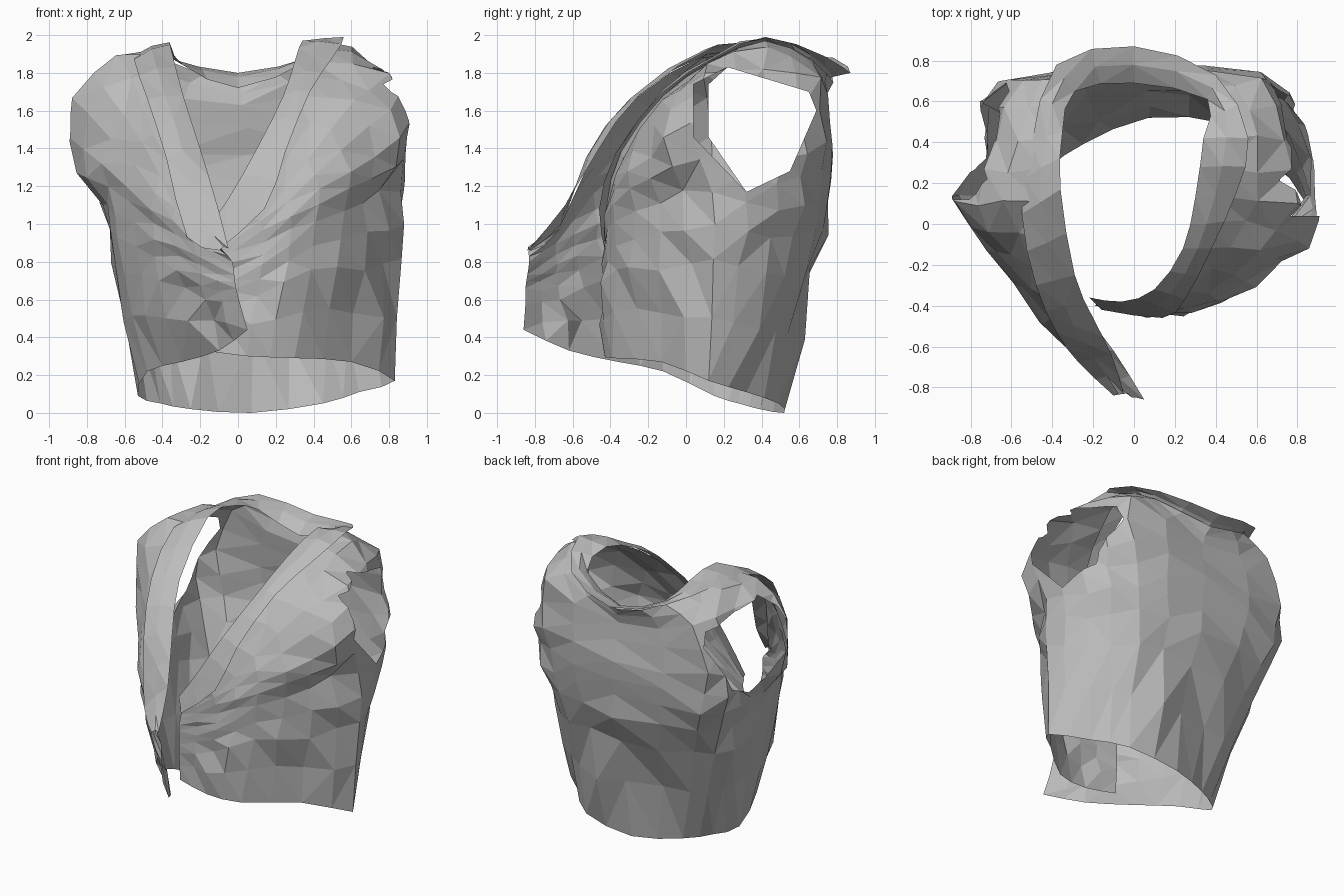
import bpy, bmesh, random
from mathutils import Vector

random.seed(4)
cube = bpy.data.objects.get("Cube")
if cube:
    bpy.data.objects.remove(cube)

cloth = bpy.data.materials.new("grey_cloth")
cloth.use_nodes = True
grey = (0.5, 0.5, 0.5, 1)
cloth.diffuse_color = grey
cloth.node_tree.nodes["Principled BSDF"].inputs["Base Color"].default_value = grey

# Cross-sections run from the loose right front edge, round the back, to the left front edge
hem = [(.05, -.86, .44), (-.1, -.62, .33), (-.3, -.36, .27), (-.48, -.12, .22), (-.53, .15, .09),
       (-.41, .28, .05), (-.25, .39, .02), (.07, .52, 0), (.45, .49, .05), (.64, .32, .11),
       (.83, .12, .17), (.6, -.13, .27), (.3, -.39, .29), (.05, -.43, .3), (-.18, -.4, .33)]
waist = [(.01, -.85, .58), (-.17, -.67, .6), (-.43, -.43, .7), (-.62, -.17, .75), (-.67, .15, .8),
         (-.65, .4, .75), (-.48, .57, .75), (.05, .67, .75), (.48, .62, .75), (.74, .42, .75),
         (.85, .16, .8), (.66, -.14, .75), (.38, -.39, .75), (.1, -.44, .62), (-.19, -.4, .52)]
ribs = [(-.01, -.85, .66), (-.2, -.68, .74), (-.44, -.46, .92), (-.65, -.14, 1.06), (-.72, .13, 1.11),
        (-.71, .43, 1.1), (-.6, .67, 1.13), (.05, .755, 1.1), (.56, .7, 1.13), (.81, .48, 1.08),
        (.86, .13, 1.17), (.67, -.13, 1.12), (.42, -.37, 1), (.13, -.44, .78), (-.19, -.4, .63)]
chest = [(-.02, -.84, .73), (-.22, -.69, .84), (-.45, -.47, 1.08), (-.71, -.13, 1.32), (-.91, .13, 1.47),
         (-.75, .45, 1.38), (-.66, .69, 1.43), (.05, .77, 1.35), (.61, .72, 1.45), (.85, .5, 1.34),
         (.9, .02, 1.53), (.72, -.2, 1.36), (.44, -.39, 1.18), (.13, -.44, .9), (-.19, -.4, .72)]
shoulder = [(-.03, -.83, .8), (-.23, -.68, .94), (-.42, -.48, 1.26), (-.6, -.16, 1.58), (-.76, .1, 1.8),
            (-.66, .42, 1.81), (-.56, .7, 1.74), (.03, .73, 1.62), (.61, .7, 1.76), (.72, .42, 1.82),
            (.79, .1, 1.81), (.6, -.13, 1.63), (.36, -.34, 1.34), (.11, -.43, 1.02), (-.18, -.39, .8)]
# Inner and outer edges of the turned-down collar
neckline = [(-.05, -.83, .87), (-.11, -.64, 1.1), (-.2, -.46, 1.4), (-.29, -.25, 1.68), (-.36, .17, 1.95),
            (-.35, .45, 1.93), (-.29, .65, 1.84), (0, .69, 1.72), (.36, .61, 1.86), (.34, .42, 1.97),
            (.3, .13, 1.86), (.24, -.12, 1.68), (.1, -.32, 1.4), (-.06, -.38, 1.12), (-.22, -.36, .9)]
fold = [(-.1, -.84, .86), (-.27, -.68, .93), (-.38, -.53, 1.35), (-.48, -.3, 1.66), (-.55, .05, 1.87),
        (-.5, .4, 1.9), (-.38, .78, 1.88), (0, .87, 1.8), (.4, .73, 1.89), (.56, .42, 1.99),
        (.5, .15, 1.88), (.38, -.12, 1.7), (.25, -.37, 1.38), (.14, -.46, 1.08), (-.16, -.42, .82)]


def smooth_line(points, steps):
    """Points on a smooth curve through the given points."""
    p = [Vector(q) for q in points]
    p = [2 * p[0] - p[1]] + p + [2 * p[-1] - p[-2]]
    line = []
    for a, b, c, d in zip(p, p[1:], p[2:], p[3:]):
        for i in range(steps):
            t = i / steps
            line.append(b + t / 2 * (c - a + t * (2 * a - 5 * b + 4 * c - d
                                                  + t * (3 * (b - c) + d - a))))
    return line + [p[-2]]


def cloth_sheet(sections, across, up, crumple):
    """Loft the sections into a sheet of crumpled triangles."""
    rings = [smooth_line(s, across) for s in sections]
    columns = [smooth_line(column, up) for column in zip(*rings)]
    bm = bmesh.new()
    grid = [[bm.verts.new(v) for v in column] for column in columns]
    for c, d in zip(grid, grid[1:]):
        for i in range(len(c) - 1):
            corners = [c[i], d[i], d[i + 1], c[i + 1]]
            # Split each patch along its shorter diagonal
            turn = (c[i].co - d[i + 1].co).length > (d[i].co - c[i + 1].co).length
            q = corners[turn:] + corners[:turn]
            bm.faces.new(q[:3])
            bm.faces.new([q[2], q[3], q[0]])
    bm.normal_update()
    # Crumple less where the triangles are small
    for v in bm.verts:
        if not v.is_boundary:
            size = crumple * min(e.calc_length() for e in v.link_edges)
            v.co += v.normal * random.uniform(-size, size)
            v.co += Vector([random.uniform(-size, size) for axis in "xyz"])
    return bm


def cut_armhole(bm, side, front):
    """Trim a convex armhole, outlined in y and z, out of one side of the body."""
    armhole = [(front, 1.46), (front, 1.74), (.22, 1.83), (.65, 1.7), (.69, 1.6), (.55, 1.28), (.32, 1.17)]
    inside = [f for f in bm.faces if f.calc_center_median().x * side > .4]
    middle = Vector((0, .4, 1.5))
    for (y, z), (y2, z2) in zip(armhole, armhole[1:] + armhole[:1]):
        point, normal = Vector((0, y, z)), Vector((0, z - z2, y2 - y))
        if (middle - point).dot(normal) < 0:
            normal.negate()
        geom = set(inside)
        for f in inside:
            geom.update(f.edges, f.verts)
        cut = bmesh.ops.bisect_plane(bm, geom=list(geom), plane_co=point, plane_no=normal)
        inside = [f for f in cut["geom"] if isinstance(f, bmesh.types.BMFace)
                  and (f.calc_center_median() - point).dot(normal) > 0]
    bmesh.ops.delete(bm, geom=inside, context="FACES")


def add_part(name, bm):
    mesh = bpy.data.meshes.new(name)
    bm.to_mesh(mesh)
    bm.free()
    mesh.materials.append(cloth)
    part = bpy.data.objects.new(name, mesh)
    bpy.context.collection.objects.link(part)


def between(lift):
    """The line halfway across the collar, raised or lowered."""
    return [(Vector(a) + Vector(b)) / 2 + Vector((0, 0, lift)) for a, b in zip(neckline, fold)]


# Sleeveless body, open at the front, with its top edge tucked under the collar
body = cloth_sheet([hem, waist, ribs, chest, shoulder, between(-.01)], 2, 2, .13)
for side, front in ((-1, .12), (1, .04)):
    cut_armhole(body, side, front)
add_part("vest_body", body)

# Collar and lapels, one band laid over the neckline
add_part("collar_band", cloth_sheet([neckline, between(.015), fold], 2, 1, .06))
